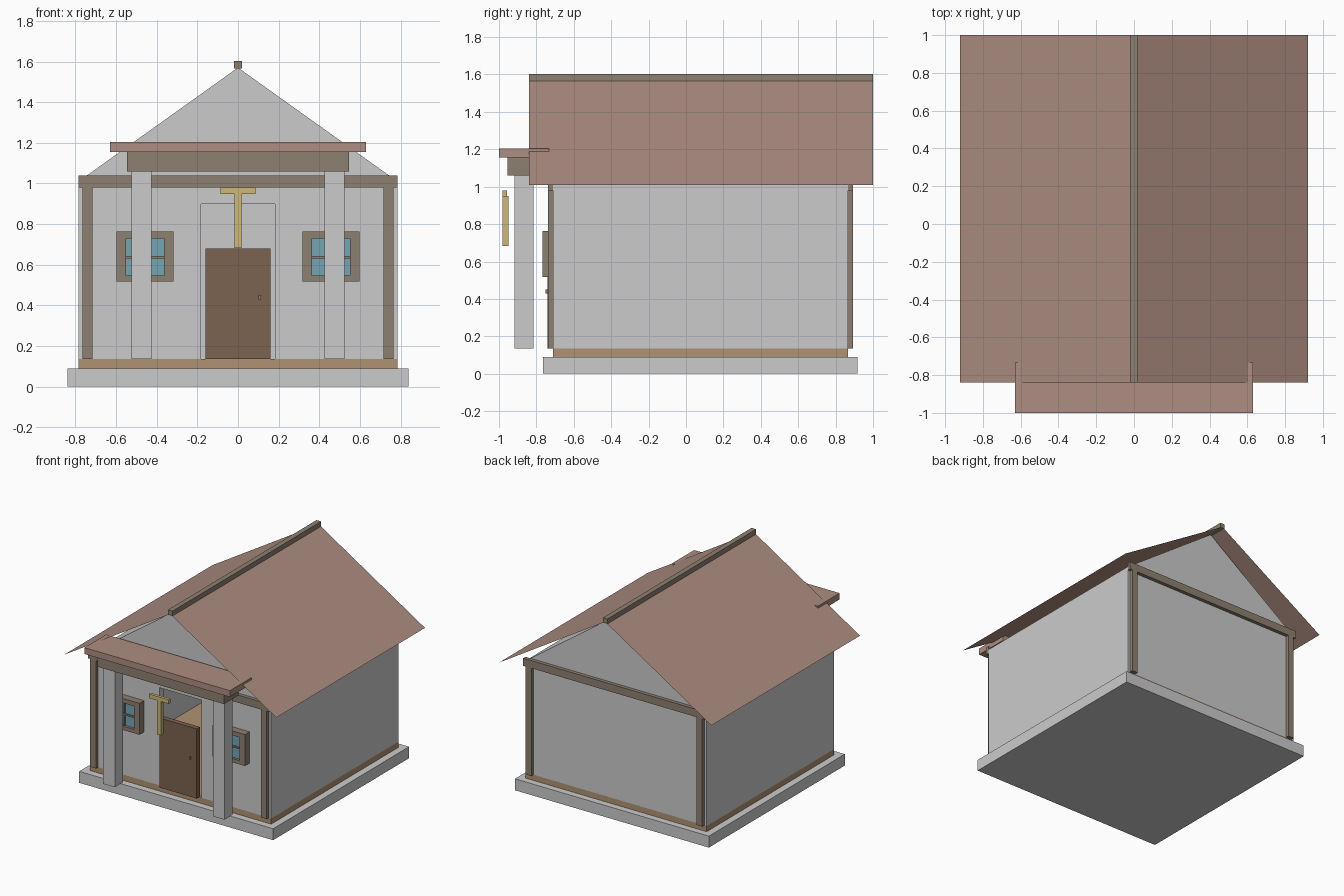
import bpy, bmesh
from mathutils import Vector

if "Cube" in bpy.data.objects:
    bpy.data.objects.remove(bpy.data.objects["Cube"])


def mat(name, *rgb):
    m = bpy.data.materials.new(name)
    m.diffuse_color = (*rgb, 1)
    m.use_nodes = True
    m.node_tree.nodes["Principled BSDF"].inputs["Base Color"].default_value = m.diffuse_color
    return m


ROOF = mat("roof_clay", 0.42, 0.27, 0.22)
TRIM = mat("timber", 0.27, 0.215, 0.165)
FLOOR = mat("floor_wood", 0.43, 0.29, 0.17)
DOOR = mat("door_wood", 0.20, 0.125, 0.08)
GOLD = mat("gold", 0.62, 0.48, 0.18)
GLASS = mat("glass", 0.18, 0.38, 0.45)


def finish(bm, name, m):
    bmesh.ops.recalc_face_normals(bm, faces=bm.faces)
    me = bpy.data.meshes.new(name)
    bm.to_mesh(me)
    bm.free()
    if m:
        me.materials.append(m)
    ob = bpy.data.objects.new(name, me)
    bpy.context.collection.objects.link(ob)
    return ob


def box(name, x, y, z, m=None):
    """Box from (min, max) ranges."""
    bm = bmesh.new()
    bmesh.ops.create_cube(bm, size=1)
    for v in bm.verts:
        v.co = Vector([(r[0] + r[1]) / 2 + c * (r[1] - r[0]) for r, c in zip((x, y, z), v.co)])
    return finish(bm, name, m)


def pair(name, x, y, z, m=None):
    """Box and its mirror image across x = 0."""
    box(name + "_right", x, y, z, m)
    box(name + "_left", (-x[1], -x[0]), y, z, m)


def extrude_xz(name, pts, y0, y1, m=None):
    """Front profile extruded along y."""
    bm = bmesh.new()
    face = bm.faces.new([bm.verts.new((x, y0, z)) for x, z in pts])
    new = bmesh.ops.extrude_face_region(bm, geom=[face], use_keep_orig=True)["geom"]
    bmesh.ops.translate(bm, vec=(0, y1 - y0, 0),
                        verts=[g for g in new if isinstance(g, bmesh.types.BMVert)])
    return finish(bm, name, m)


W, YF, YB, T = 0.785, -0.71, 0.865, 0.05   # wall half width, front, back, thickness
EAVE = 1.01

# Base
box("foundation", (-0.84, 0.84), (-0.765, 0.917), (0, 0.09))
box("floor", (-W, W), (YF, YB), (0.09, 0.135), FLOOR)

# Walls, with a doorway in the front
d, dz = 0.183, 0.90
extrude_xz("front_wall", [(-W, 0.135), (-d, 0.135), (-d, dz), (d, dz), (d, 0.135),
                          (W, 0.135), (W, EAVE), (-W, EAVE)], YF, YF + T)
box("back_wall", (-W, W), (YB - T, YB), (0.135, EAVE))
pair("side_wall", (W - T, W), (YF + T, YB - T), (0.135, EAVE))
extrude_xz("gable", [(-W, EAVE), (W, EAVE), (0, 1.57)], YF, YB)

# Corner posts and tie beams, front and back
for side, y in (("front", (-0.738, YF)), ("back", (YB, 0.893))):
    pair(side + "_post", (0.715, 0.765), y, (0.135, 0.98), TRIM)
    box(side + "_beam", (-W, W), y, (0.98, 1.04), TRIM)

# Main roof: thin sheets with a ridge cap
for side, s in (("right", 1), ("left", -1)):
    bm = bmesh.new()
    bm.faces.new([bm.verts.new(p) for p in ((0, -0.84, 1.575), (s * 0.92, -0.84, EAVE),
                                            (s * 0.92, 1, EAVE), (0, 1, 1.575))])
    finish(bm, "roof_" + side, ROOF)
box("ridge_cap", (-0.02, 0.02), (-0.84, 1.0), (1.565, 1.603), TRIM)

# Porch
pair("porch_column", (0.425, 0.525), (-0.918, -0.815), (0.135, 1.06))
box("porch_beam", (-0.547, 0.547), (-0.955, -0.775), (1.06, 1.155), TRIM)
box("porch_roof", (-0.63, 0.63), (-1.0, -0.732), (1.155, 1.205), ROOF)

# Door and knob
box("door", (-0.16, 0.16), (-0.74, -0.70), (0.135, 0.68), DOOR)
box("door_knob", (0.1, 0.113), (-0.75, -0.74), (0.43, 0.45), TRIM)

# Hanging ornament
box("ornament_stem", (-0.017, 0.017), (-0.98, -0.948), (0.682, 0.95), GOLD)
box("ornament_bar", (-0.086, 0.086), (-0.98, -0.957), (0.948, 0.98), GOLD)

# Windows
fy = (-0.767, YF)
pair("window_stile_outer", (0.55, 0.597), fy, (0.517, 0.763), TRIM)
pair("window_stile_inner", (0.317, 0.365), fy, (0.517, 0.763), TRIM)
pair("window_head", (0.365, 0.55), fy, (0.728, 0.763), TRIM)
pair("window_sill", (0.365, 0.55), fy, (0.517, 0.547), TRIM)
pair("window_glass", (0.365, 0.55), (-0.747, -0.735), (0.547, 0.728), GLASS)
pair("window_crossbar", (0.365, 0.55), (-0.758, -0.747), (0.63, 0.642), TRIM)
pair("window_mullion", (0.451, 0.463), (-0.758, -0.747), (0.547, 0.728), TRIM)
